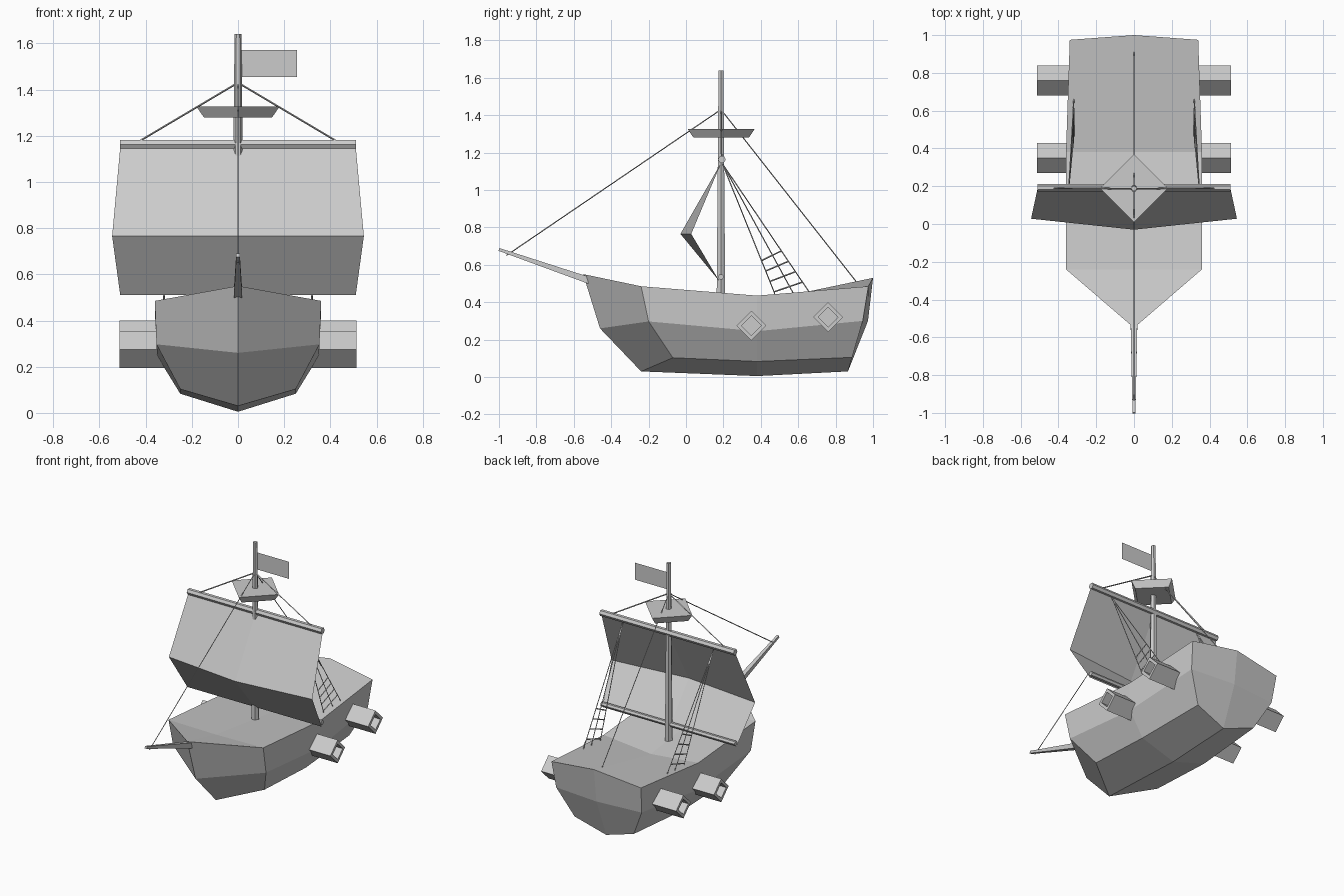
import bpy, bmesh
from math import pi, cos, sin
from mathutils import Vector

if "Cube" in bpy.data.objects:
    bpy.data.objects.remove(bpy.data.objects["Cube"])


def make(name, verts, faces):
    me = bpy.data.meshes.new(name)
    bm = bmesh.new()
    vs = [bm.verts.new(v) for v in verts]
    for f in faces:
        bm.faces.new([vs[i] for i in f])
    bmesh.ops.recalc_face_normals(bm, faces=bm.faces)
    bm.to_mesh(me)
    bm.free()
    ob = bpy.data.objects.new(name, me)
    bpy.context.collection.objects.link(ob)
    return ob


def spar(name, a, b, ra, rb, n=6, turn=0.0):
    """Straight tapered pole from a to b."""
    a, b = Vector(a), Vector(b)
    q = (b - a).to_track_quat('Z', 'Y')
    ring = [Vector((cos(turn + 2 * pi * i / n), sin(turn + 2 * pi * i / n), 0)) for i in range(n)]
    verts = [a + q @ (v * ra) for v in ring] + [b + q @ (v * rb) for v in ring]
    faces = [(i, (i + 1) % n, n + (i + 1) % n, n + i) for i in range(n)]
    faces += [tuple(range(n)), tuple(range(n, 2 * n))]
    return make(name, verts, faces)


def rope(name, a, b, r=0.003):
    return spar(name, a, b, r, r, 4)


def build_hull():
    # right half: stations run bow to stern, rows run deck edge to bilge
    stem = [(0, -.55, .55), (0, -.46, .26), (0, -.24, .03)]
    fore = [(.36, -.24, .485), (.353, -.20, .297), (.25, -.07, .103)]
    mid = [(.36, .38, .435), (.35, .38, .245), (.25, .38, .083)]
    aft = [(.34, .975, .485), (.325, .945, .30), (.225, .888, .105)]
    post = [(0, 1.0, .53), (0, .973, .30), (0, .866, .03)]
    extra = [(0, .38, .005), (0, -.24, .48), (0, .38, .40)]  # keel and deck middle
    verts = stem + fore + mid + aft + post + extra
    faces = []
    for s in range(4):
        for r in range(2):
            faces.append((3 * s + r, 3 * s + 3 + r, 3 * s + 4 + r, 3 * s + 1 + r))
    faces += [(2, 5, 8, 15), (15, 8, 11, 14)]
    faces += [(0, 3, 16), (16, 3, 6, 17), (17, 6, 9, 12)]
    ob = make("hull", verts, faces)
    bm = bmesh.new()
    bm.from_mesh(ob.data)
    geom = bm.verts[:] + bm.edges[:] + bm.faces[:]
    bmesh.ops.mirror(bm, geom=geom, axis='X', merge_dist=1e-4)
    bmesh.ops.remove_doubles(bm, verts=bm.verts, dist=1e-4)
    bmesh.ops.recalc_face_normals(bm, faces=bm.faces)
    bm.to_mesh(ob.data)
    bm.free()


def cannon(name, side, y, z):
    # hollow diamond tube: back ring, outer rim, inner rim, recessed end
    rings = [(.30, .08), (.513, .08), (.513, .053), (.39, .053)]
    verts = [(side * x, y + r * cos(i * pi / 2), z + r * sin(i * pi / 2))
             for x, r in rings for i in range(4)]
    faces = [(4 * k + i, 4 * k + (i + 1) % 4, 4 * k + 4 + (i + 1) % 4, 4 * k + 4 + i)
             for k in range(3) for i in range(4)]
    make(name, verts, faces + [(0, 1, 2, 3), (12, 13, 14, 15)])


build_hull()
for side, label in ((1, "right"), (-1, "left")):
    cannon("cannon_front_" + label, side, .35, .275)
    cannon("cannon_rear_" + label, side, .76, .32)

# Mast, bowsprit and yards
MY = .187
spar("mast", (0, MY, .38), (0, MY, 1.64), .027, .015)
spar("bowsprit", (0, -.50, .51), (0, -1.0, .682), .026, .011, 4, pi / 4)
spar("upper_yard", (-.51, .192, 1.163), (.51, .192, 1.163), .021, .021)
spar("lower_yard", (-.51, MY, .535), (.51, MY, .535), .016, .016)

# Lookout platform
spar("lookout", (0, .188, 1.28), (0, .188, 1.327), .148, .18, 4)

# Sail: three rows of three points, bellied forward
rows = [(.51, .19, .19, 1.15), (.545, .028, -.03, .765), (.51, .18, .18, .51)]
sail = []
for x, ys, yc, z in rows:
    sail += [(-x, ys, z), (0, yc, z), (x, ys, z)]
make("sail", sail, [(3 * r + c, 3 * r + c + 1, 3 * r + c + 4, 3 * r + c + 3)
                    for r in range(2) for c in range(2)])

# Flag
make("flag", [(.01, MY, 1.455), (.256, MY, 1.455), (.256, MY, 1.572), (.01, MY, 1.572)],
     [(0, 1, 2, 3)])

# Stays
top = (0, MY, 1.43)
rope("fore_stay", top, (0, -.96, .65))
rope("back_stay", top, (0, .91, .51))

# Yard lifts, shrouds and ladder rungs on each side
for side, label in ((1, "right"), (-1, "left")):
    rope("yard_lift_" + label, top, (side * .43, .19, 1.175), .004)
    head = Vector((side * .345, .195, 1.14))
    feet = [Vector((side * .318, y, .445)) for y in (.475, .575, .665)]
    for i, foot in enumerate(feet):
        rope(f"shroud_{label}_{i + 1}", head, foot)
    for i in range(4):
        a = head.lerp(feet[0], .745 + .08 * i)
        b = head.lerp(feet[2], .67 + .08 * i)
        rope(f"rung_{label}_{i + 1}", a, b, .004)
